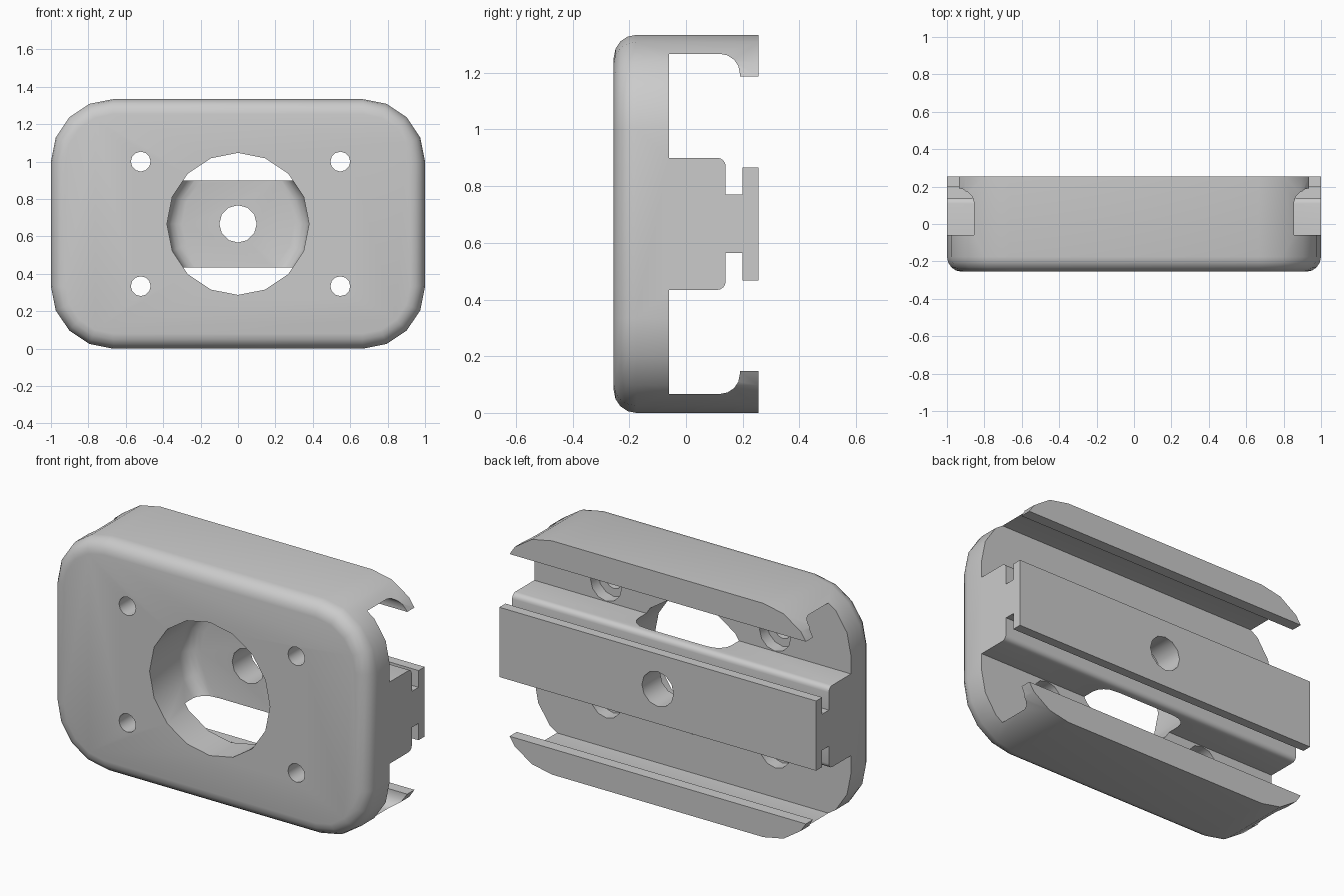
import bpy, bmesh, math
from mathutils import Vector

MID = 0.667          # height of the horizontal symmetry plane
FRONT, BACK = -0.255, 0.255
CORNER, ROUND = 0.333, 0.08

cube = bpy.data.objects.get("Cube")
if cube:
    bpy.data.objects.remove(cube, do_unlink=True)

grey = bpy.data.materials.new("mid_grey")
grey.use_nodes = True
colour = (0.6, 0.6, 0.6, 1)
grey.diffuse_color = colour
grey.node_tree.nodes["Principled BSDF"].inputs["Base Color"].default_value = colour


def loft(name, rings):
    """Closed solid through rings of equal point count."""
    bm = bmesh.new()
    loops = [[bm.verts.new(p) for p in ring] for ring in rings]
    n = len(loops[0])
    for a, b in zip(loops, loops[1:]):
        for i in range(n):
            j = (i + 1) % n
            bm.faces.new((a[i], a[j], b[j], b[i]))
    bm.faces.new(loops[0])
    bm.faces.new(loops[-1])
    bmesh.ops.recalc_face_normals(bm, faces=bm.faces)
    mesh = bpy.data.meshes.new(name)
    bm.to_mesh(mesh)
    bm.free()
    obj = bpy.data.objects.new(name, mesh)
    bpy.context.collection.objects.link(obj)
    mesh.materials.append(grey)
    return obj


def arc(cx, cy, r, start, end, steps=4):
    return [(cx + r * math.cos(math.radians(start + (end - start) * i / steps)),
             cy + r * math.sin(math.radians(start + (end - start) * i / steps)))
            for i in range(steps + 1)]


def rounded_outline(inset, y):
    pts = []
    for sx, sz, a in ((1, 1, 0), (-1, 1, 90), (-1, -1, 180), (1, -1, 270)):
        pts += arc(sx * (1 - CORNER), MID + sz * (MID - CORNER),
                   CORNER - inset, a, a + 90)
    return [(x, y, z) for x, z in pts]


def turned(name, x, z, stations, sides):
    """Round cutter along y from (radius, y) stations."""
    return loft(name, [[(x + r * math.cos(math.tau * i / sides), y,
                         z + r * math.sin(math.tau * i / sides))
                        for i in range(sides)] for r, y in stations])


# Plate with a rounded front edge
edge = arc(0, 0, ROUND, 90, 0)
body = loft("mounting_block",
            [rounded_outline(ROUND - s, FRONT + ROUND - c) for s, c in
             [(p[0], p[1]) for p in edge]] + [rounded_outline(0, BACK)])

# Undercut slots between lip, rib and rear rail, mirrored about the middle
slot = ([(-0.06, 0.9)] + arc(0.11, 0.87, 0.03, 90, 0)
        + [(0.14, 0.77), (0.2, 0.77), (0.2, 0.866), (0.3, 0.866),
           (0.3, 1.187), (0.19, 1.187)]
        + arc(0.12, 1.197, 0.07, 0, 90) + [(-0.06, 1.267)])
cutters = []
for side, sign in (("upper", 1), ("lower", -1)):
    cutters.append(loft(side + "_slot_cutter",
                        [[(x, y, MID + sign * (z - MID)) for y, z in slot]
                         for x in (-1.2, 1.2)]))

# Blind round pocket with a filleted floor, and a bore through the rail
floor = arc(0.3, 0.01, 0.08, 0, 90)
cutters.append(turned("pocket_cutter", 0, MID, [(0.38, -0.4)] + floor, 16))
cutters.append(turned("bore_cutter", 0, MID, [(0.1, 0.02), (0.1, 0.4)], 12))

# Four screw holes, counterbored from behind
for x in (-0.52, 0.547):
    for z in (MID - 0.333, MID + 0.333):
        cutters.append(turned("screw_cutter", x, z,
                              [(0.053, -0.4), (0.053, -0.13),
                               (0.098, -0.13), (0.098, -0.04)], 12))

for cutter in cutters:
    cutter.hide_render = True
    mod = body.modifiers.new(cutter.name, "BOOLEAN")
    mod.operation = "DIFFERENCE"
    mod.solver = "EXACT"
    mod.object = cutter

# Bake the cuts and discard the helpers
bpy.context.view_layer.update()
graph = bpy.context.evaluated_depsgraph_get()
result = bpy.data.meshes.new_from_object(body.evaluated_get(graph))
body.modifiers.clear()
body.data = result
for cutter in cutters:
    bpy.data.objects.remove(cutter, do_unlink=True)

bpy.ops.object.select_all(action="DESELECT")
body.select_set(True)
bpy.context.view_layer.objects.active = body
bpy.ops.object.shade_smooth_by_angle(angle=math.radians(32))
